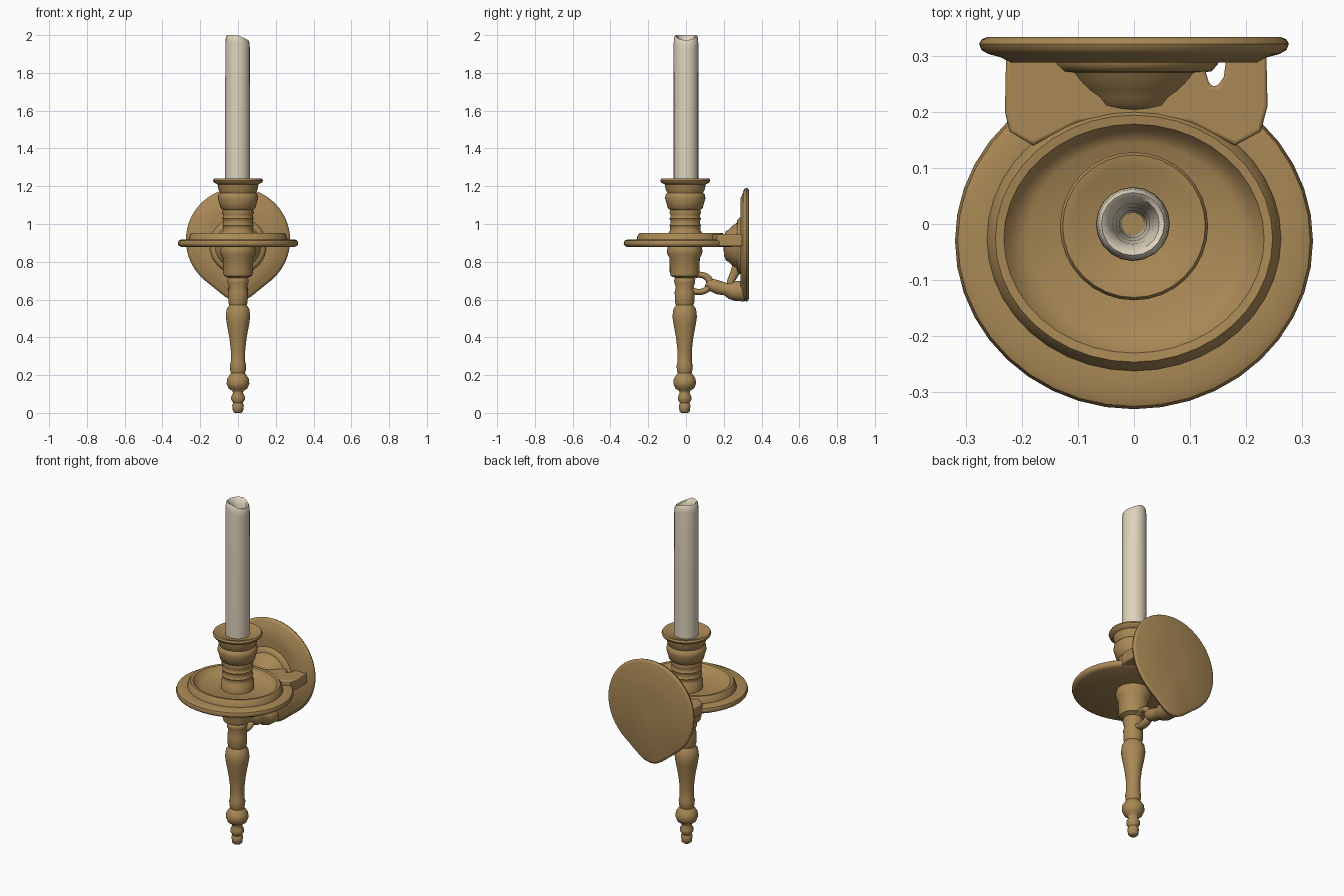
import bpy, bmesh, math
from mathutils import Vector


def material(name, rgb):
    m = bpy.data.materials.new(name)
    m.diffuse_color = (*rgb, 1)
    return m


BRASS = material("antique brass", (0.40, 0.25, 0.092))
WAX = material("ivory wax", (0.73, 0.645, 0.50))


def finish(name, bm, mat, angle=45):
    bmesh.ops.recalc_face_normals(bm, faces=bm.faces)
    me = bpy.data.meshes.new(name)
    bm.to_mesh(me)
    bm.free()
    me.materials.append(mat)
    ob = bpy.data.objects.new(name, me)
    bpy.context.collection.objects.link(ob)
    bpy.ops.object.select_all(action='DESELECT')
    ob.select_set(True)
    bpy.context.view_layer.objects.active = ob
    bpy.ops.object.shade_smooth_by_angle(angle=math.radians(angle))
    return ob


def loft(name, rings, mat, angle=45):
    """Skin a list of equal-length point rings and cap both ends."""
    bm = bmesh.new()
    vs = [[bm.verts.new(p) for p in ring] for ring in rings]
    n = len(vs[0])
    for a, b in zip(vs, vs[1:]):
        for i in range(n):
            j = (i + 1) % n
            bm.faces.new((a[i], a[j], b[j], b[i]))
    bm.faces.new(vs[0])
    bm.faces.new(vs[-1])
    return finish(name, bm, mat, angle)


def ellipse(rx, ry, cy, z, n=40):
    return [Vector((rx * math.cos(t), cy + ry * math.sin(t), z))
            for t in (2 * math.pi * i / n for i in range(n))]


def lathe(name, profile, mat, cy=0.0, n=32):
    return loft(name, [ellipse(r, r, cy, z, n) for r, z in profile], mat)


def sweep(name, path, mat, n=16):
    """Round arm in the y-z plane; path holds (y, z, radius)."""
    rings = []
    for i, (y, z, r) in enumerate(path):
        a, b = path[max(i - 1, 0)], path[min(i + 1, len(path) - 1)]
        d = Vector((0, b[0] - a[0], b[1] - a[1])).normalized()
        side, up = Vector((1, 0, 0)), Vector((0, -d.z, d.y))
        rings.append([Vector((0, y, z)) + r * (math.cos(t) * side + math.sin(t) * up)
                      for t in (2 * math.pi * k / n for k in range(n))])
    return loft(name, rings, mat, 60)


# Turned stem with finial below the drip pan
lathe("turned_stem", [
    (0.018, 0.0), (0.027, 0.008), (0.031, 0.04), (0.025, 0.052), (0.036, 0.07),
    (0.036, 0.085), (0.026, 0.105), (0.030, 0.117), (0.050, 0.13), (0.060, 0.155),
    (0.058, 0.18), (0.045, 0.20), (0.037, 0.21), (0.041, 0.225), (0.043, 0.25),
    (0.038, 0.27), (0.038, 0.33), (0.046, 0.40), (0.060, 0.475), (0.065, 0.51),
    (0.060, 0.55), (0.046, 0.57), (0.051, 0.585), (0.053, 0.64), (0.047, 0.665),
    (0.055, 0.69), (0.056, 0.705), (0.050, 0.715), (0.074, 0.725), (0.079, 0.745),
    (0.080, 0.82), (0.092, 0.84), (0.094, 0.86), (0.088, 0.89)], BRASS, -0.007)

# Candle cup with ridges and flared rim
lathe("candle_cup", [
    (0.088, 0.90), (0.088, 0.955), (0.080, 0.965), (0.080, 0.985), (0.084, 0.992),
    (0.079, 1.0), (0.079, 1.02), (0.084, 1.028), (0.079, 1.036), (0.079, 1.05),
    (0.084, 1.06), (0.080, 1.075), (0.093, 1.085), (0.099, 1.11), (0.107, 1.135),
    (0.104, 1.155), (0.095, 1.165), (0.104, 1.185), (0.108, 1.21), (0.128, 1.22),
    (0.132, 1.23), (0.127, 1.24), (0.110, 1.238), (0.085, 1.225), (0.01, 1.222)],
    BRASS, -0.004)

# Hollow candle with a worn, sloping lip
candle = [(0.066, 1.20), (0.066, 1.6), (0.065, 1.96), (0.062, 1.992), (0.056, 2.0),
          (0.047, 1.994), (0.036, 1.96), (0.030, 1.90), (0.024, 1.75), (0.020, 1.224)]
rings = [ellipse(r, r, 0, z, 20) for r, z in candle]
for ring in rings:
    for p in ring:
        if p.z > 1.93:
            p.z -= 0.028 * max(0.0, min(1.0, p.x / 0.06))
        p.x -= 0.002
candle_ob = loft("candle", rings, WAX)
# open the bore down to the brass floor of the cup
bm = bmesh.new()
bm.from_mesh(candle_ob.data)
caps = [f for f in bm.faces if len(f.verts) == 20]
bmesh.ops.delete(bm, geom=caps, context='FACES_ONLY')
bm.to_mesh(candle_ob.data)
bm.free()

# Drip pan: broad flat rim, raised ring and sunken floor
loft("drip_pan", [ellipse(*e) for e in [
    (0.02, 0.02, 0, 0.886), (0.300, 0.282, -0.03, 0.878), (0.315, 0.296, -0.03, 0.886),
    (0.319, 0.300, -0.03, 0.898), (0.314, 0.295, -0.03, 0.912), (0.300, 0.28, -0.03, 0.918),
    (0.262, 0.236, -0.026, 0.917), (0.257, 0.230, -0.026, 0.938),
    (0.247, 0.220, -0.026, 0.953), (0.232, 0.204, -0.026, 0.951),
    (0.217, 0.19, -0.025, 0.93), (0.19, 0.165, -0.02, 0.914), (0.02, 0.02, 0, 0.912)]], BRASS)

# Bridge joining the pan to the wall plate, with a small notch
outline = [(-0.228, 0.30), (-0.230, 0.20), (-0.222, 0.165), (-0.18, 0.14), (-0.10, 0.18),
           (0, 0.192), (0.10, 0.18), (0.18, 0.14), (0.226, 0.165), (0.238, 0.21),
           (0.236, 0.30), (0.165, 0.30), (0.160, 0.262), (0.148, 0.245), (0.135, 0.247),
           (0.128, 0.27), (0.128, 0.30)]
bridge = loft("pan_bridge", [[Vector((x, y, z)) for x, y in outline]
                             for z in (0.882, 0.945)], BRASS)
bev = bridge.modifiers.new("soft edges", 'BEVEL')
bev.width, bev.segments, bev.limit_method = 0.012, 3, 'ANGLE'
bev.angle_limit = math.radians(60)


# Wall plate: round disc drawn down to a point
def teardrop(s, y, n=56):
    pts = []
    for i in range(n):
        t = 2 * math.pi * i / n
        d = (t - 1.5 * math.pi) / 0.33
        r = s * (0.276 + 0.05 * math.exp(-d * d))
        pts.append(Vector((r * math.cos(t), y, 0.915 + r * math.sin(t))))
    return pts


loft("wall_plate", [teardrop(s, y) for s, y in [
    (0.2, 0.333), (0.95, 0.333), (0.985, 0.329), (1.0, 0.321), (0.985, 0.31),
    (0.94, 0.303), (0.86, 0.297), (0.80, 0.288), (0.6, 0.288), (0.15, 0.288)]], BRASS)

# Domed boss on the wall plate, turned about y
boss = [(0.152, 0.31), (0.150, 0.285), (0.138, 0.272), (0.122, 0.270), (0.112, 0.255),
        (0.098, 0.238), (0.085, 0.226), (0.078, 0.212), (0.055, 0.202), (0.01, 0.198)]
loft("wall_boss", [[Vector((r * math.cos(t), y, 0.885 + r * math.sin(t)))
                    for t in (2 * math.pi * i / 32 for i in range(32))]
                   for r, y in boss], BRASS)

# Looped bracket arm from stem to wall plate
bpy.ops.mesh.primitive_torus_add(major_radius=0.054, minor_radius=0.019, major_segments=28,
                                 minor_segments=12, location=(0, 0.068, 0.686),
                                 rotation=(0, math.pi / 2, 0))
loop = bpy.context.object
loop.name = "bracket_loop"
loop.scale = (0.85, 1.1, 1.25)
loop.data.materials.append(BRASS)
bpy.ops.object.shade_smooth()

sweep("bracket_arm", [(0.108, 0.690, 0.022), (0.135, 0.678, 0.033), (0.17, 0.664, 0.037),
                      (0.21, 0.655, 0.033), (0.235, 0.648, 0.045), (0.26, 0.645, 0.052),
                      (0.31, 0.645, 0.055)], BRASS)
sweep("bracket_tendril", [(0.235, 0.66, 0.02), (0.238, 0.70, 0.020), (0.258, 0.74, 0.024),
                          (0.275, 0.78, 0.03)], BRASS)
